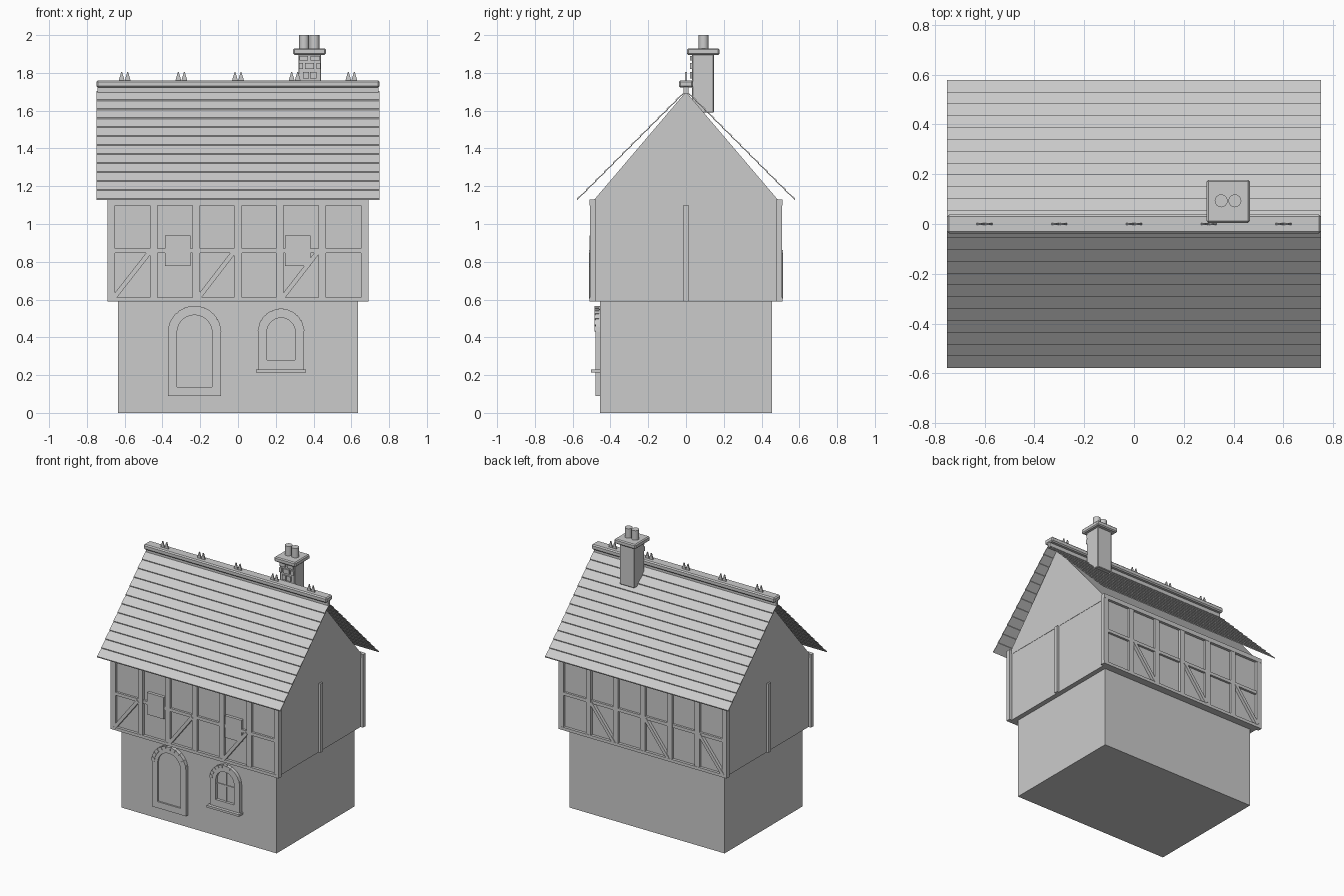
import bpy, bmesh, math
from mathutils import Vector

if "Cube" in bpy.data.objects:
    bpy.data.objects.remove(bpy.data.objects["Cube"])


def finish(name, bm, bevel=0.0):
    bmesh.ops.recalc_face_normals(bm, faces=bm.faces)
    me = bpy.data.meshes.new(name)
    bm.to_mesh(me)
    bm.free()
    ob = bpy.data.objects.new(name, me)
    bpy.context.collection.objects.link(ob)
    if bevel:
        m = ob.modifiers.new("bevel", 'BEVEL')
        m.width = bevel
        m.segments = 1
    return ob


def add_prism(bm, pts, place, a, b):
    """Extrude a 2D outline between depths a and b; place maps (u, v, depth) to 3D."""
    va = [bm.verts.new(place(u, v, a)) for u, v in pts]
    vb = [bm.verts.new(place(u, v, b)) for u, v in pts]
    n = len(pts)
    bm.faces.new(va)
    bm.faces.new(vb[::-1])
    for i in range(n):
        j = (i + 1) % n
        bm.faces.new((va[i], va[j], vb[j], vb[i]))


def along_x(u, v, d):
    return (d, u, v)


def along_y(u, v, d):
    return (u, d, v)


def add_box(bm, x0, x1, y0, y1, z0, z1):
    add_prism(bm, [(x0, z0), (x1, z0), (x1, z1), (x0, z1)], along_y, y0, y1)


def box(name, *ext, bevel=0.0):
    bm = bmesh.new()
    add_box(bm, *ext)
    return finish(name, bm, bevel)


def arch(cx, cz, r, z0, n=14):
    arc = [(cx + r * math.cos(math.pi * i / n), cz + r * math.sin(math.pi * i / n))
           for i in range(n + 1)]
    return [(cx - r, z0), (cx + r, z0)] + arc


def arch_frame(name, outer, inner, y0, y1):
    bm = bmesh.new()
    rows = [[bm.verts.new((u, y, v)) for u, v in p]
            for p, y in ((outer, y0), (outer, y1), (inner, y1), (inner, y0))]
    n = len(outer)
    for k in range(4):
        p, q = rows[k], rows[(k + 1) % 4]
        for i in range(n):
            j = (i + 1) % n
            bm.faces.new((p[i], p[j], q[j], q[i]))
    return finish(name, bm)


def arch_stones(name, cx, cz, r0, r1, y0, y1, n=11):
    bm = bmesh.new()
    step = math.pi / n
    for i in range(n):
        a, b = (i + 0.14) * step, (i + 0.86) * step
        pts = [(cx + r * math.cos(t), cz + r * math.sin(t))
               for r, t in ((r0, a), (r1, a), (r1, b), (r0, b))]
        add_prism(bm, pts, along_y, y0, y1)
    return finish(name, bm)


# walls and gable
box("ground_floor", -0.635, 0.635, -0.455, 0.455, 0, 0.595)
box("upper_floor", -0.67, 0.67, -0.49, 0.49, 0.59, 1.1)
bm = bmesh.new()
add_prism(bm, [(-0.49, 1.1), (0.49, 1.1), (0.485, 1.13), (0, 1.70), (-0.485, 1.13)],
          along_x, -0.672, 0.672)
finish("gable", bm)

# timber frame, front and back
posts = [-0.67, -0.445, -0.222, 0, 0.222, 0.445, 0.67]
for side, s in (("front", -1), ("back", 1)):
    bm = bmesh.new()
    for x in posts:
        w = 0.02
        add_box(bm, x - w, x + w, s * 0.48, s * 0.508, 0.59, 1.13)
    for z0, z1, d in ((0.59, 0.612, 0.51), (0.847, 0.87, 0.506), (1.098, 1.13, 0.51)):
        add_box(bm, -0.688, 0.688, s * 0.48, s * d, z0, z1)
    finish(side + "_timbers", bm)
    bm = bmesh.new()
    for i in (0, 2, 4):
        a = Vector((posts[i] + 0.015, 0.612))
        b = Vector((posts[i + 1] - 0.02, 0.855))
        d = (b - a).normalized()
        p = Vector((-d.y, d.x)) * 0.012
        add_prism(bm, [a - p, b - p, b + p, a + p], along_y, s * 0.485, s * 0.5125)
    finish(side + "_braces", bm)

# timber posts on the gable ends
for side, s in (("right", 1), ("left", -1)):
    bm = bmesh.new()
    add_box(bm, s * 0.66, s * 0.685, -0.014, 0.014, 0.59, 1.1)
    for y in (-0.493, 0.493):
        add_box(bm, s * 0.66, s * 0.69, y - 0.016, y + 0.016, 0.59, 1.13)
    finish(side + "_end_posts", bm)

# upper windows
for side, x0 in (("left", -0.386), ("right", 0.25)):
    box(side + "_upper_window", x0, x0 + 0.135, -0.5115, -0.48, 0.778, 0.94)

# door
arch_frame("door_frame", arch(-0.23, 0.425, 0.14, 0.09), arch(-0.23, 0.425, 0.093, 0.137),
           -0.48, -0.45)
bm = bmesh.new()
add_prism(bm, arch(-0.23, 0.425, 0.094, 0.136), along_y, -0.468, -0.45)
finish("door", bm)
arch_stones("door_arch_stones", -0.23, 0.425, 0.118, 0.142, -0.484, -0.46)

# lower window with cross bars and sill
cx = 0.228
arch_frame("window_frame", arch(cx, 0.428, 0.122, 0.23), arch(cx, 0.428, 0.075, 0.28),
           -0.48, -0.45)
bm = bmesh.new()
add_prism(bm, arch(cx, 0.428, 0.076, 0.279), along_y, -0.46, -0.45)
finish("window_pane", bm)
bm = bmesh.new()
add_box(bm, cx - 0.005, cx + 0.005, -0.466, -0.455, 0.28, 0.502)
add_box(bm, cx - 0.075, cx + 0.075, -0.466, -0.455, 0.39, 0.40)
finish("window_bars", bm)
arch_stones("window_arch_stones", cx, 0.428, 0.102, 0.124, -0.484, -0.46)
box("window_sill", 0.095, 0.36, -0.503, -0.45, 0.215, 0.231)

# overlapping roof boards, each tilted a little out of the slope
rows, pitch = 12, 0.0475
for side, s in (("front", -1), ("back", 1)):
    bm = bmesh.new()
    for i in range(rows):
        y0, z0 = i * pitch, 1.70 - i * pitch
        y1, z1 = y0 + pitch + 0.006, z0 - pitch - 0.002
        pts = [(s * y0, z0), (s * y1, z1), (s * (y1 + 0.002), z1 + 0.008), (s * y0, z0 + 0.005)]
        add_prism(bm, pts, along_x, -0.75, 0.75)
    finish(side + "_roof_boards", bm)

# ridge beam and its paired spikes
box("ridge_beam", -0.75, 0.75, -0.038, 0.038, 1.722, 1.76, bevel=0.008)
box("ridge_support", -0.745, 0.745, -0.012, 0.012, 1.69, 1.725)
bm = bmesh.new()
for x in (-0.6, -0.3, 0, 0.3, 0.6):
    for dx in (-0.016, 0.016):
        c = x + dx
        add_prism(bm, [(c - 0.016, 1.758), (c + 0.016, 1.758), (c + 0.002, 1.805),
                       (c - 0.002, 1.805)], along_y, -0.004, 0.004)
finish("ridge_spikes", bm)

# chimney with cap, pots and raised bricks
box("chimney_stack", 0.32, 0.44, 0.032, 0.148, 1.59, 1.90, bevel=0.004)
box("chimney_cap", 0.292, 0.465, 0.005, 0.177, 1.895, 1.93, bevel=0.007)
bm = bmesh.new()
for x0, x1, z0, z1 in ((0.355, 0.402, 1.82, 1.853), (0.322, 0.343, 1.82, 1.853),
                       (0.415, 0.438, 1.82, 1.853), (0.345, 0.375, 1.77, 1.805),
                       (0.382, 0.415, 1.77, 1.805), (0.325, 0.37, 1.865, 1.89),
                       (0.385, 0.435, 1.865, 1.89)):
    add_box(bm, x0, x1, 0.022, 0.04, z0, z1)
finish("chimney_bricks", bm)
for side, x in (("left", 0.35), ("right", 0.405)):
    bm = bmesh.new()
    pts = [(x + 0.026 * math.cos(math.tau * k / 16), 0.093 + 0.026 * math.sin(math.tau * k / 16))
           for k in range(16)]
    add_prism(bm, pts, lambda u, v, d: (u, v, d), 1.92, 2.0)
    pot = finish(side + "_chimney_pot", bm)
    for f in pot.data.polygons:
        f.use_smooth = len(f.vertices) == 4
